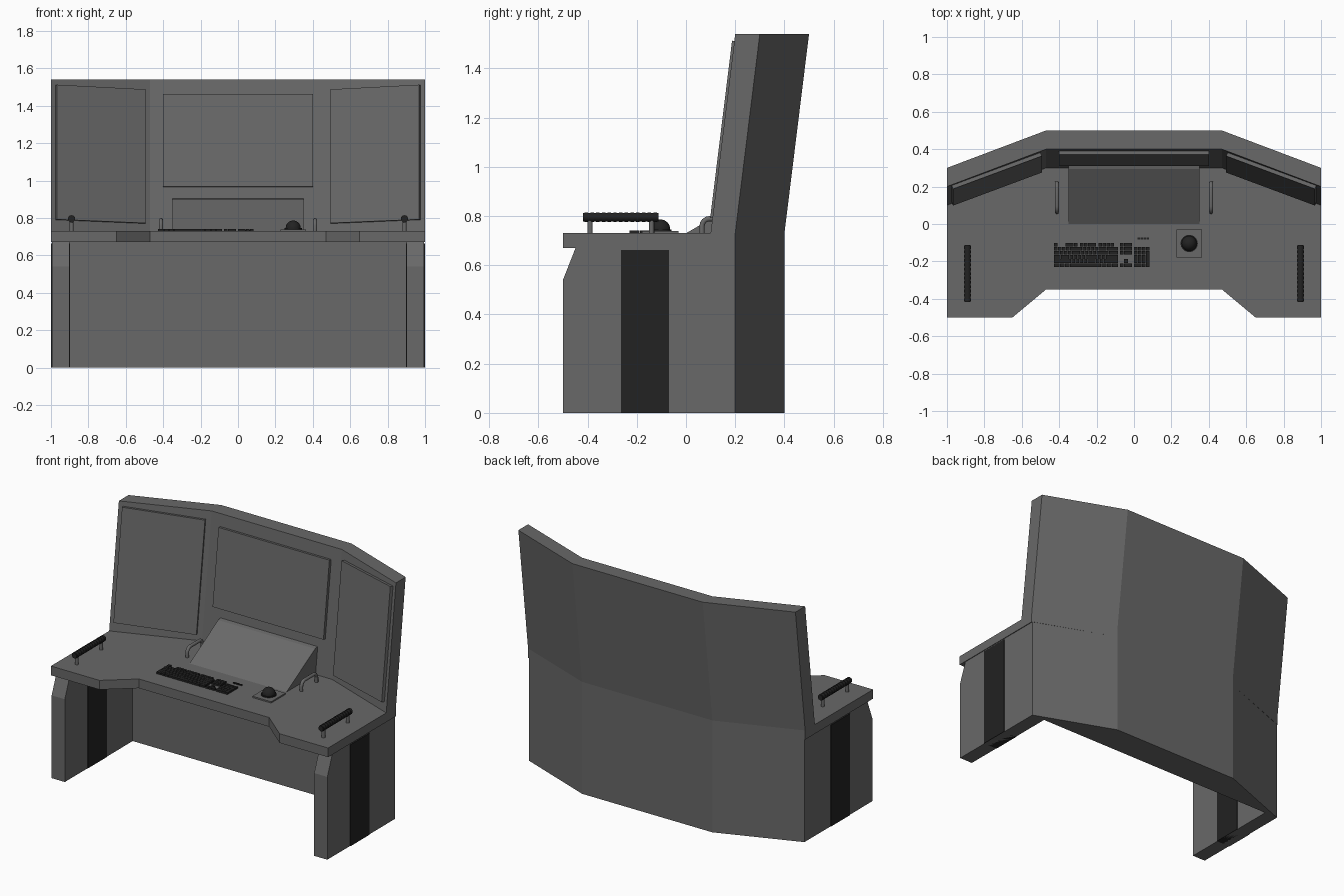
import bpy, bmesh, math
from mathutils import Vector, Matrix

if "Cube" in bpy.data.objects:
    bpy.data.objects.remove(bpy.data.objects["Cube"])


def material(name, v):
    m = bpy.data.materials.new(name)
    m.diffuse_color = (v, v, v, 1)
    m.use_nodes = True
    m.node_tree.nodes["Principled BSDF"].inputs["Base Color"].default_value = m.diffuse_color
    return m


GREY = material("console grey", 0.14)
BLACK = material("soft black", 0.016)


def finish(name, bm, mat, smooth=False):
    bmesh.ops.recalc_face_normals(bm, faces=bm.faces[:])
    me = bpy.data.meshes.new(name)
    bm.to_mesh(me)
    bm.free()
    ob = bpy.data.objects.new(name, me)
    bpy.context.collection.objects.link(ob)
    me.materials.append(mat)
    if smooth:
        bpy.context.view_layer.objects.active = ob
        ob.select_set(True)
        bpy.ops.object.shade_smooth_by_angle(angle=math.radians(35))
        ob.select_set(False)
    return ob


def prism(name, pts, offset, mat):
    """Solid from a 3D polygon swept along an offset vector."""
    bm = bmesh.new()
    f = bm.faces.new([bm.verts.new(p) for p in pts])
    top = bmesh.ops.extrude_face_region(bm, geom=[f])["geom"]
    bmesh.ops.translate(bm, vec=offset,
                        verts=[v for v in top if isinstance(v, bmesh.types.BMVert)])
    return finish(name, bm, mat)


def add_box(bm, x0, x1, y0, y1, z0, z1):
    m = Matrix.Translation(((x0 + x1) / 2, (y0 + y1) / 2, (z0 + z1) / 2))
    bmesh.ops.create_cube(bm, size=1, matrix=m @ Matrix.Diagonal((x1 - x0, y1 - y0, z1 - z0, 1)))


def box(name, dims, mat):
    bm = bmesh.new()
    add_box(bm, *dims)
    return finish(name, bm, mat)


def cylinder(name, centre, r, length, mat, axis="Z", seg=20):
    bm = bmesh.new()
    rot = Matrix.Rotation(math.pi / 2, 4, "X") if axis == "Y" else Matrix()
    bmesh.ops.create_cone(bm, cap_ends=True, segments=seg, radius1=r, radius2=r,
                          depth=length, matrix=Matrix.Translation(centre) @ rot)
    return finish(name, bm, mat, True)


def mirrored(half):
    """Right-hand outline points followed by their mirror images."""
    return half + [(-x, y) for x, y in reversed(half)]


DESK = 0.73
TOP = 1.54

# lower rear cabinet, flat in front and faceted behind
prism("rear_cabinet", [(x, y, 0) for x, y in mirrored([(0.995, 0.2), (0.47, 0.4)])],
      (0, 0, 0.68), GREY)

# desk top with knee cutout
outline = mirrored([(0.47, -0.35), (0.65, -0.5), (1, -0.5), (1, 0.2), (0.47, 0.4)])
prism("desk_top", [(x, y, 0.67) for x, y in outline], (0, 0, DESK - 0.67), GREY)

# hutch wall leaning backwards
wall = mirrored([(1, 0.1), (1, 0.2), (0.47, 0.4)])
wall = [(1, 0.1), (1, 0.2), (0.47, 0.4), (-0.47, 0.4), (-1, 0.2), (-1, 0.1),
        (-0.47, 0.3), (0.47, 0.3)]
prism("hutch_wall", [(x, y, DESK) for x, y in wall], (0, 0.1, TOP - DESK), GREY)


def wall_y(x, z):
    """Front surface of the hutch."""
    return 0.3 - max(0, abs(x) - 0.47) * 0.2 / 0.53 + (z - DESK) * 0.1 / (TOP - DESK)


def screen(name, corners):
    pts = [Vector((x, wall_y(x, z), z)) for x, z in corners]
    n = (pts[1] - pts[0]).cross(pts[2] - pts[0]).normalized()
    if n.y > 0:
        n = -n
    prism(name, [p - n * 0.005 for p in pts], n * 0.025, GREY)


# three display panels
screen("centre_screen", [(-0.4, 0.965), (0.4, 0.965), (0.4, 1.46), (-0.4, 1.46)])

# sloping control lid
prism("sloped_lid", [(-0.35, 0.0, DESK), (-0.35, 0.32, DESK), (-0.35, 0.32, 0.905),
                     (-0.35, 0.295, 0.9)], (0.7, 0, 0), GREY)

for s, side in ((-1, "left"), (1, "right")):
    screen(side + "_screen", [(s * 0.5, 0.77), (s * 0.975, 0.79),
                              (s * 0.975, 1.51), (s * 0.5, 1.485)])

    # leg panel with chamfered front and black band
    prism(side + "_leg", [(s * 0.9, y, z) for y, z in
                          ((-0.5, 0), (0.2, 0), (0.2, 0.68), (-0.445, 0.68), (-0.5, 0.54))],
          (s * 0.095, 0, 0), GREY)
    box(side + "_leg_band", (s * 0.948 - 0.051, s * 0.948 + 0.051, -0.265, -0.07, -0.0, 0.662), BLACK)

    # grab bar with end collars and ribs
    x = s * 0.89
    cylinder(side + "_grab_bar", (x, -0.265, 0.795), 0.017, 0.305, BLACK, "Y")
    for i in range(13):
        cylinder(side + "_bar_rib", (x, -0.405 + i * 0.0233, 0.795), 0.0195, 0.014, BLACK, "Y")
    for y in (-0.39, -0.14):
        cylinder(side + "_bar_post", (x, y, 0.755), 0.011, 0.06, GREY)

    # rounded handle beside the lid
    cu = bpy.data.curves.new(side + "_handle", "CURVE")
    cu.dimensions = "3D"
    cu.bevel_depth = 0.011
    cu.bevel_resolution = 3
    cu.use_fill_caps = True
    path = [(0.065, DESK)]
    for cy, a0 in ((0.095, 180), (0.19, 90)):
        path += [(cy + 0.03 * math.cos(math.radians(a0 - k * 22.5)),
                  0.759 + 0.03 * math.sin(math.radians(a0 - k * 22.5))) for k in range(5)]
    path += [(0.22, DESK)]
    sp = cu.splines.new("POLY")
    sp.points.add(len(path) - 1)
    for p, (y, z) in zip(sp.points, path):
        p.co = (s * 0.412, y, z, 1)
    ob = bpy.data.objects.new(side + "_handle", cu)
    bpy.context.collection.objects.link(ob)
    cu.materials.append(GREY)

# keyboard: rows of separate keys
bm = bmesh.new()
P = 0.0218


def key(x, row, w=1, h=1):
    y = -0.1 - row * P
    add_box(bm, x + 0.001, x + w * P - 0.001, y - h * P + 0.001, y - 0.001, DESK - 0.002, 0.742)


L = -0.43
for k in range(13):
    if k != 1:
        key(L + (k + (k > 4) * 0.5 + (k > 8) * 0.5) * P + 0.02 * (k > 0), 0)
for row, (first, count) in enumerate(((1, 12), (1.5, 12), (1.8, 11), (2.3, 10)), 1):
    key(L, row, first)
    for k in range(count):
        key(L + (first + k) * P, row)
    key(L + (first + count) * P, row, 15.9 - first - count)
for start, w in ((0, 1.5), (1.5, 1.2), (2.7, 1.3), (4, 6.4), (10.4, 1.3), (11.7, 1.3), (13, 1.3), (14.3, 1.6)):
    key(L + start * P, 5, w)
for c in range(3):
    for row in (0, 1, 2):
        key(-0.076 + c * P, row)
    key(-0.076 + c * P, 5)
key(-0.076 + P, 4)
for c in range(3):
    for row in range(1, 5):
        key(-0.002 + c * P, row)
key(-0.002, 5, 2)
key(-0.002 + 2 * P, 5)
key(-0.002 + 3 * P, 1)
key(-0.002 + 3 * P, 2, 1, 2)
key(-0.002 + 3 * P, 4, 1, 2)
for k in range(4):  # small buttons above the number pad
    add_box(bm, 0.02 + k * 0.016, 0.033 + k * 0.016, -0.082, -0.071, DESK - 0.002, 0.736)
finish("keyboard_keys", bm, BLACK)

# trackball on its base plate
box("trackball_plate", (0.228, 0.364, -0.178, -0.03, DESK - 0.001, 0.739), GREY)
cylinder("trackball_ring", (0.295, -0.104, 0.741), 0.046, 0.008, BLACK, seg=32)
bm = bmesh.new()
bmesh.ops.create_uvsphere(bm, u_segments=32, v_segments=16, radius=0.04,
                          matrix=Matrix.Translation((0.295, -0.104, 0.746)))
finish("trackball", bm, BLACK, True)
